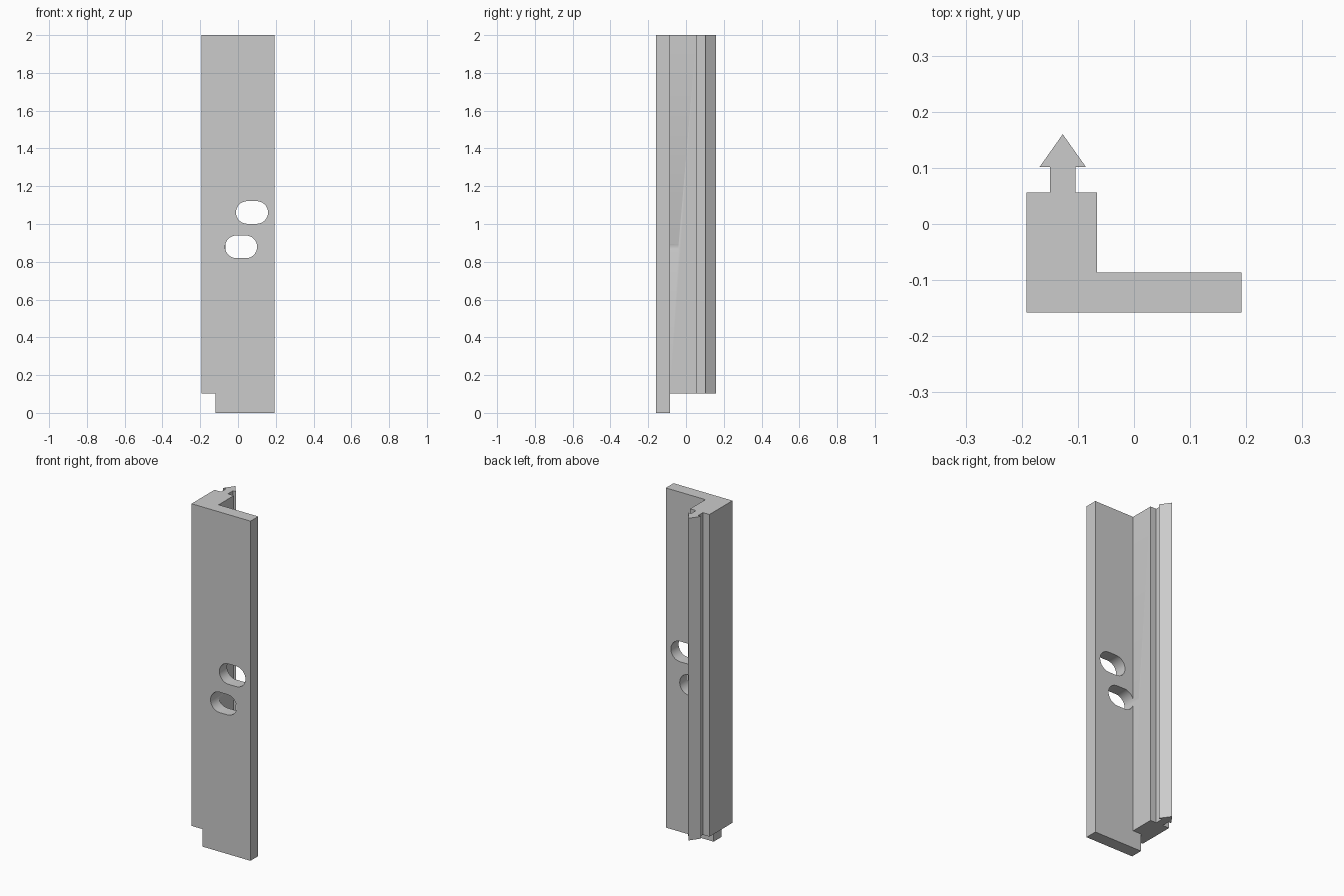
import bpy
import bmesh
from math import pi, cos, sin
from mathutils import Vector

cube = bpy.data.objects.get("Cube")
if cube:
    bpy.data.objects.remove(cube, do_unlink=True)

grey = bpy.data.materials.new("light_grey")
grey.use_nodes = True
grey.diffuse_color = (0.6, 0.6, 0.6, 1)
grey.node_tree.nodes["Principled BSDF"].inputs["Base Color"].default_value = (0.6, 0.6, 0.6, 1)


def prism(name, points, direction):
    """Extrude a closed outline of 3D points along a direction."""
    bm = bmesh.new()
    face = bm.faces.new([bm.verts.new(p) for p in points])
    grown = bmesh.ops.extrude_face_region(bm, geom=[face])["geom"]
    verts = [g for g in grown if isinstance(g, bmesh.types.BMVert)]
    bmesh.ops.translate(bm, verts=verts, vec=Vector(direction))
    bmesh.ops.recalc_face_normals(bm, faces=bm.faces)
    mesh = bpy.data.meshes.new(name)
    bm.to_mesh(mesh)
    bm.free()
    mesh.materials.append(grey)
    obj = bpy.data.objects.new(name, mesh)
    bpy.context.collection.objects.link(obj)
    return obj


def cut(target, cutter):
    """Subtract a cutter and remove it."""
    mod = target.modifiers.new("cut", 'BOOLEAN')
    mod.operation = 'DIFFERENCE'
    mod.solver = 'EXACT'
    mod.object = cutter
    cutter.hide_render = True
    bpy.ops.object.select_all(action='DESELECT')
    bpy.context.view_layer.objects.active = target
    target.select_set(True)
    bpy.ops.object.modifier_apply(modifier=mod.name)
    bpy.data.objects.remove(cutter, do_unlink=True)


# L-shaped bar with an arrow-headed clip rail along its back
left, right, front, plate_back = -0.192, 0.192, -0.158, -0.086
inner, shoulder, neck_top, tip = -0.066, 0.056, 0.102, 0.16
mid, neck, barb = -0.127, 0.0225, 0.041
outline = [
    (left, front), (right, front), (right, plate_back), (inner, plate_back),
    (inner, shoulder), (mid + neck, shoulder), (mid + neck, neck_top),
    (mid + barb, neck_top), (mid, tip), (mid - barb, neck_top),
    (mid - neck, neck_top), (mid - neck, shoulder), (left, shoulder),
]
bar = prism("slotted_bar", [(x, y, 0) for x, y in outline], (0, 0, 2))

# Bottom notch, leaving only the plate as a foot
notch = [(-0.3, -0.3), (-0.12, -0.3), (-0.12, plate_back),
         (inner, plate_back), (-0.03, 0.3), (-0.3, 0.3)]
cut(bar, prism("notch_cutter", [(x, y, -0.1) for x, y in notch], (0, 0, 0.203)))

# Two rounded slots through the plate
radius, half, steps = 0.06, 0.025, 16
for cx, cz in ((0.074, 1.061), (0.0165, 0.879)):
    slot = []
    for side in (1, -1):
        for i in range(steps + 1):
            a = -pi / 2 + pi * i / steps
            slot.append((cx + side * (half + radius * cos(a)), -0.2,
                         cz + side * radius * sin(a)))
    cut(bar, prism("slot_cutter", slot, (0, 0.16, 0)))

bpy.ops.object.shade_smooth_by_angle()
